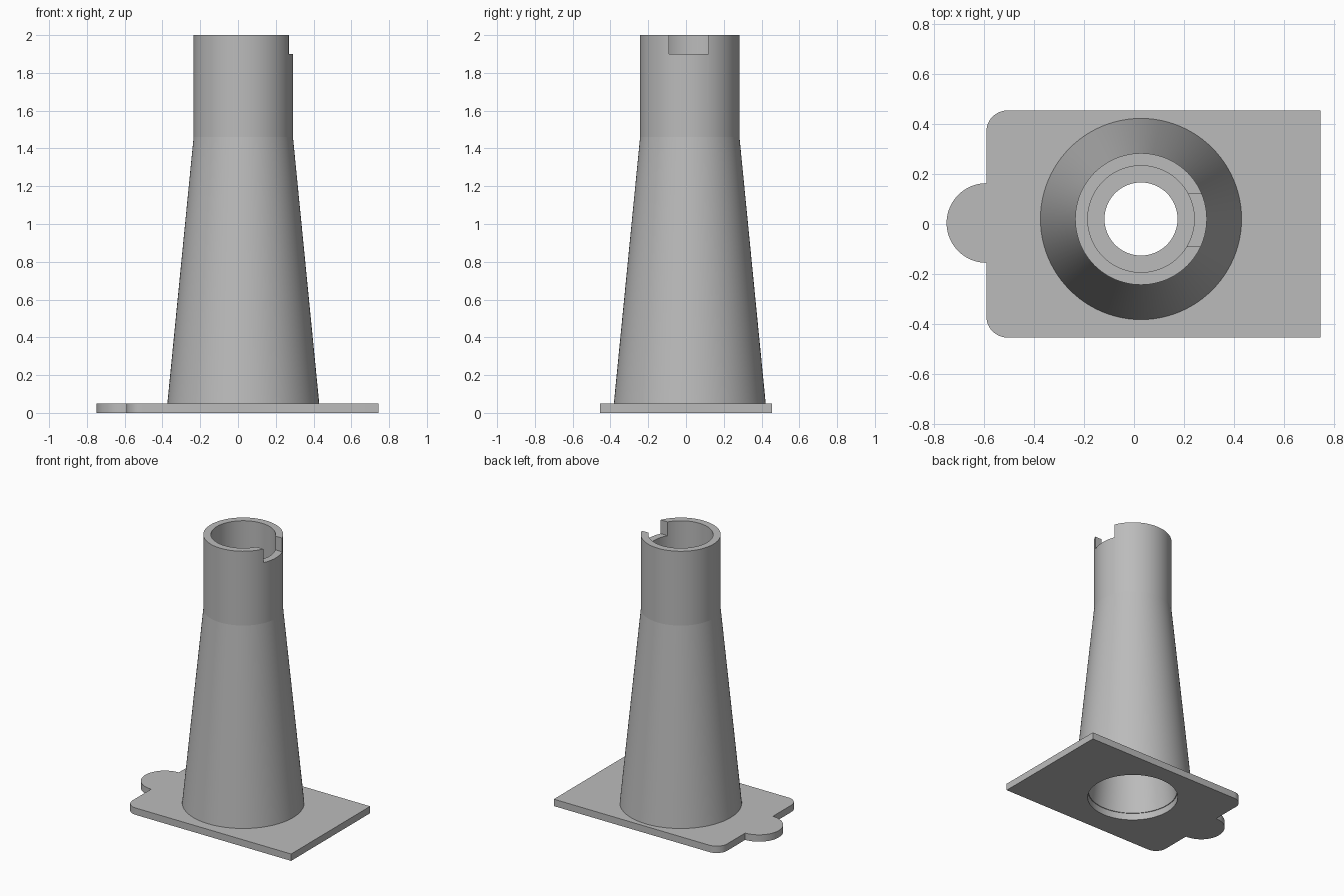
import bpy, bmesh, math
from math import cos, sin, pi

cube = bpy.data.objects.get("Cube")
if cube:
    bpy.data.objects.remove(cube, do_unlink=True)

CX, CY = 0.028, 0.02      # tower axis
PLATE = 0.05              # plate thickness
SEGMENTS = 96

grey = bpy.data.materials.new("plain_grey")
grey.use_nodes = True
grey.diffuse_color = (0.5, 0.5, 0.5, 1)
grey.node_tree.nodes["Principled BSDF"].inputs["Base Color"].default_value = (0.5, 0.5, 0.5, 1)


def make_object(name, bm):
    bmesh.ops.recalc_face_normals(bm, faces=bm.faces)
    mesh = bpy.data.meshes.new(name)
    bm.to_mesh(mesh)
    bm.free()
    mesh.materials.append(grey)
    ob = bpy.data.objects.new(name, mesh)
    bpy.context.collection.objects.link(ob)
    return ob


def lathe(name, profile):
    """Revolve a closed (radius, height) profile around the tower axis."""
    bm = bmesh.new()
    rings = []
    for i in range(SEGMENTS):
        a = 2 * pi * i / SEGMENTS
        rings.append([bm.verts.new((CX + r * cos(a), CY + r * sin(a), z)) for r, z in profile])
    n = len(profile)
    for i, ring in enumerate(rings):
        after = rings[(i + 1) % SEGMENTS]
        for j in range(n):
            k = (j + 1) % n
            bm.faces.new((ring[j], after[j], after[k], ring[k]))
    return make_object(name, bm)


def prism(name, outline, z0, z1):
    """Extrude a flat outline upwards."""
    bm = bmesh.new()
    face = bm.faces.new([bm.verts.new((x, y, z0)) for x, y in outline])
    top = bmesh.ops.extrude_face_region(bm, geom=[face])["geom"]
    verts = [v for v in top if isinstance(v, bmesh.types.BMVert)]
    bmesh.ops.translate(bm, verts=verts, vec=(0, 0, z1 - z0))
    return make_object(name, bm)


def arc(cx, cy, r, start, end, steps):
    angles = [math.radians(start + (end - start) * i / steps) for i in range(steps + 1)]
    return [(cx + r * cos(a), cy + r * sin(a)) for a in angles]


def cut(ob, cutter):
    cutter.hide_render = True
    mod = ob.modifiers.new("cut", 'BOOLEAN')
    mod.operation, mod.solver, mod.object = 'DIFFERENCE', 'EXACT', cutter
    bpy.context.view_layer.objects.active = ob
    bpy.ops.object.modifier_apply(modifier=mod.name)
    bpy.data.objects.remove(cutter, do_unlink=True)


def smooth(ob, degrees):
    bpy.ops.object.select_all(action='DESELECT')
    ob.select_set(True)
    bpy.context.view_layer.objects.active = ob
    bpy.ops.object.shade_smooth_by_angle(angle=math.radians(degrees))


# Base plate: square right end, rounded left corners, round tab and bore
left, right, half, corner, tab = -0.59, 0.745, 0.454, 0.085, 0.159
outline = [(right, -half), (right, half)]
outline += arc(left + corner, half - corner, corner, 90, 180, 12)
outline += arc(left, 0.004, tab, 90, 270, 40)
outline += arc(left + corner, corner - half, corner, 180, 270, 12)
base_plate = prism("base_plate", outline, 0, PLATE)
cut(base_plate, prism("bore_cutter", arc(CX, CY, 0.305, 0, 360 - 360 / SEGMENTS, SEGMENTS - 1),
                      -0.1, 0.2))
smooth(base_plate, 20)

# Hollow tower: tapered body, straight collar, inner ledge at the collar base
tower = lathe("tower", [(0.402, PLATE), (0.263, 1.46), (0.263, 2), (0.213, 2),
                        (0.213, 1.46), (0.146, 1.46), (0.30, PLATE)])

# Notch in the collar rim on the left side
cut(tower, prism("notch_cutter", [(CX + 0.1, -0.09), (0.5, -0.09), (0.5, 0.12), (CX + 0.1, 0.12)],
                 1.9, 2.1))
smooth(tower, 5)
